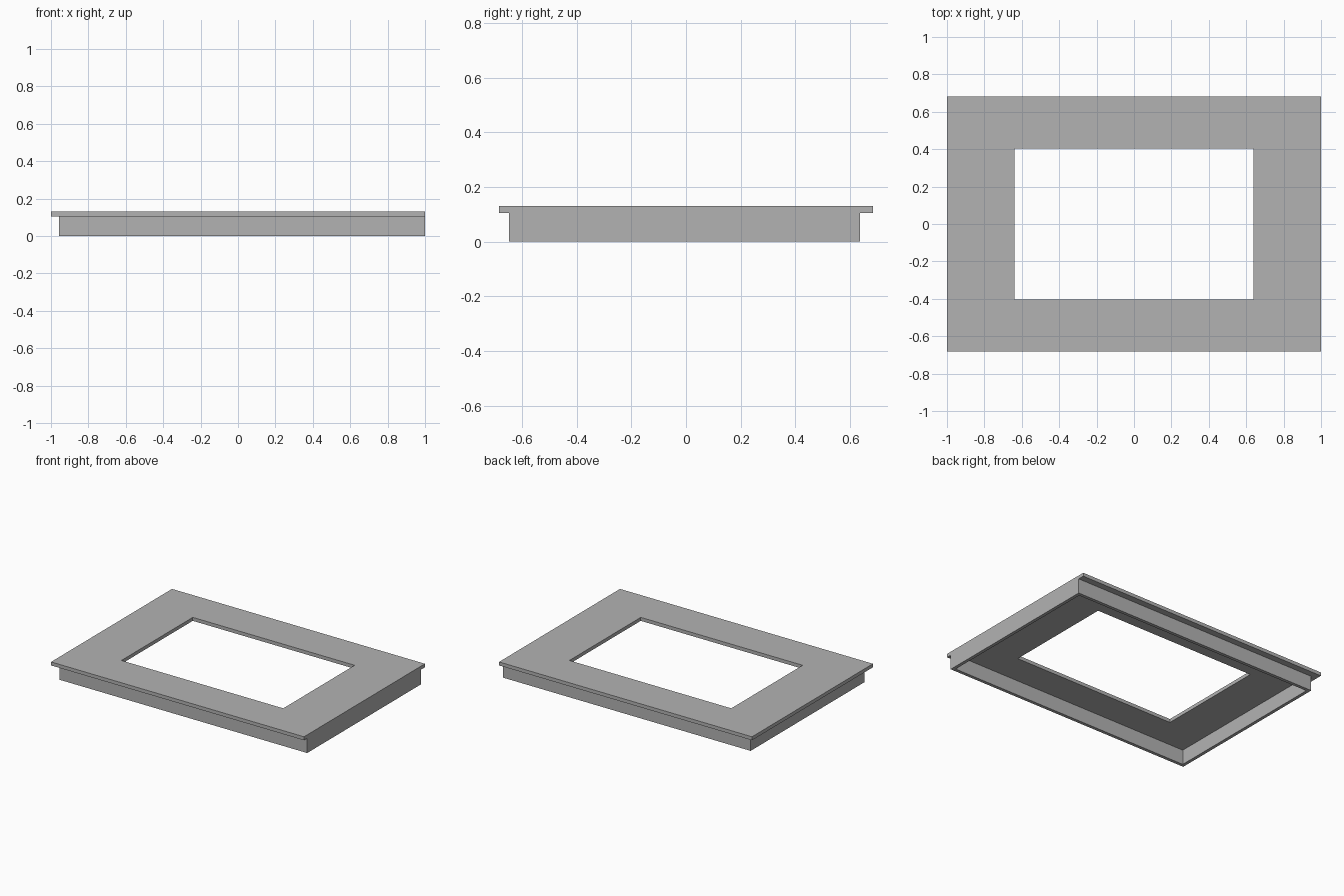
import bpy
import bmesh

cube = bpy.data.objects.get("Cube")
if cube:
    bpy.data.objects.remove(cube, do_unlink=True)

grey = bpy.data.materials.new("plain grey")
colour = (0.45, 0.45, 0.45, 1)
grey.diffuse_color = colour
grey.use_nodes = True
grey.node_tree.nodes["Principled BSDF"].inputs["Base Color"].default_value = colour


def frame(name, outer, inner, z0, z1, top=True):
    """Rectangular ring; outer and inner are (x0, x1, y0, y1)."""
    bm = bmesh.new()

    def loop(rect, z):
        x0, x1, y0, y1 = rect
        return [bm.verts.new((x, y, z))
                for x, y in ((x0, y0), (x1, y0), (x1, y1), (x0, y1))]

    # Cross-section corners in order: outer bottom, outer top, inner top, inner bottom
    loops = [loop(outer, z0), loop(outer, z1), loop(inner, z1), loop(inner, z0)]
    for k in range(4):
        if k == 1 and not top:
            continue
        a, b = loops[k], loops[(k + 1) % 4]
        for i in range(4):
            j = (i + 1) % 4
            bm.faces.new((a[i], a[j], b[j], b[i]))
    mesh = bpy.data.meshes.new(name)
    bm.to_mesh(mesh)
    bm.free()
    mesh.materials.append(grey)
    obj = bpy.data.objects.new(name, mesh)
    bpy.context.collection.objects.link(obj)
    return obj


# Flat top plate with the rectangular opening
plate_bottom, plate_top = 0.105, 0.13
frame("top_plate", (-1, 1, -0.683, 0.683), (-0.64, 0.64, -0.403, 0.403),
      plate_bottom, plate_top)

# Thin skirt wall below, flush with the plate on the +x end
wall = 0.023
x0, x1, y0, y1 = -0.957, 1, -0.647, 0.637
frame("skirt_wall", (x0, x1, y0, y1),
      (x0 + wall, x1 - wall, y0 + wall, y1 - wall), 0, plate_bottom, top=False)
